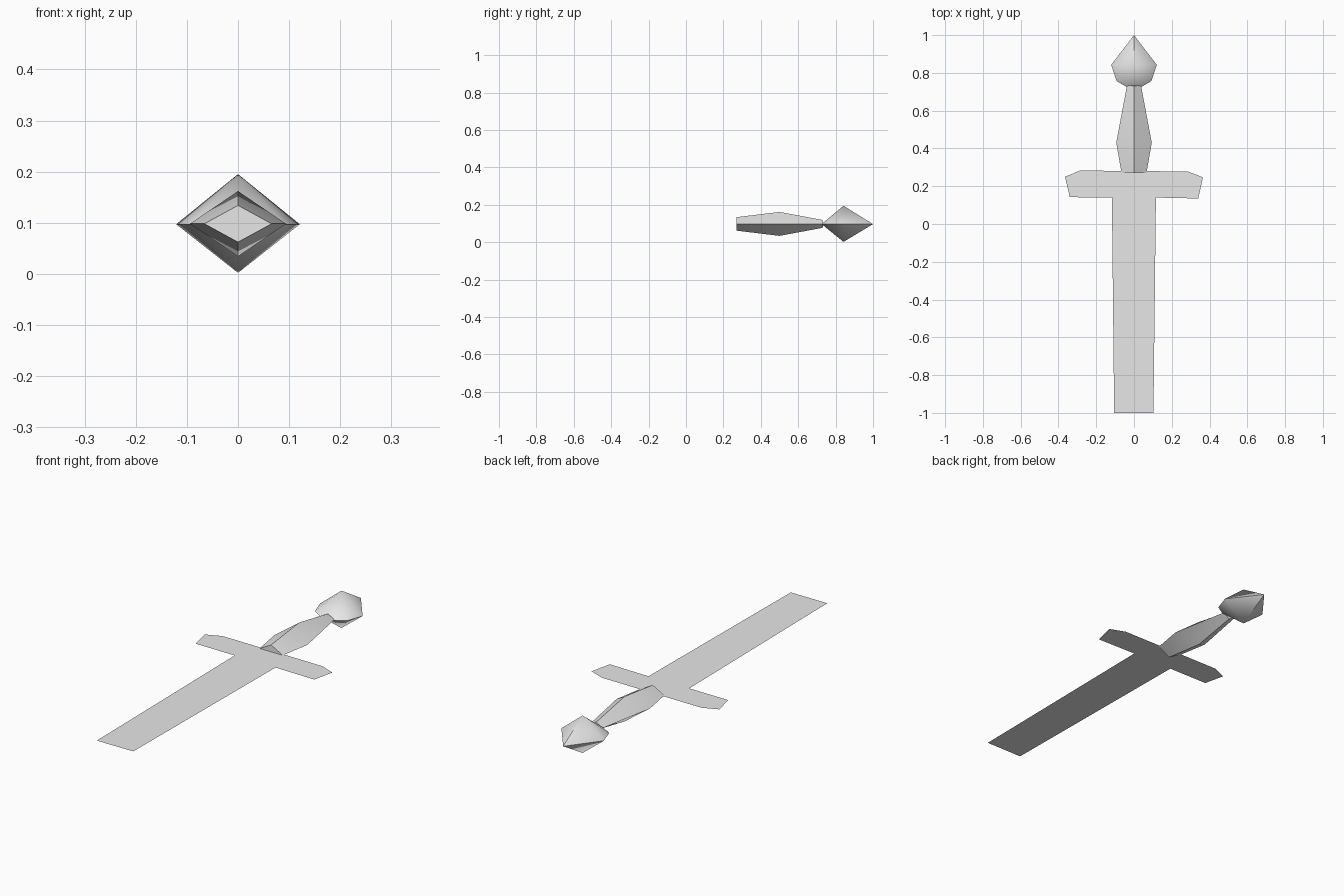
import bpy
import math

cube = bpy.data.objects.get("Cube")
if cube:
    bpy.data.objects.remove(cube, do_unlink=True)

MID = 0.098  # height of the sword's central plane

steel = bpy.data.materials.new("plain grey")
steel.use_nodes = True
GREY = (0.8, 0.8, 0.8, 1.0)
steel.diffuse_color = GREY
steel.node_tree.nodes["Principled BSDF"].inputs["Base Color"].default_value = GREY


def add_part(name, verts, faces, smooth=True):
    mesh = bpy.data.meshes.new(name)
    mesh.from_pydata(verts, [], faces)
    mesh.materials.append(steel)
    obj = bpy.data.objects.new(name, mesh)
    bpy.context.collection.objects.link(obj)
    bpy.ops.object.select_all(action='DESELECT')
    obj.select_set(True)
    bpy.context.view_layer.objects.active = obj
    # make all normals point outwards
    bpy.ops.object.mode_set(mode='EDIT')
    bpy.ops.mesh.select_all(action='SELECT')
    if smooth:
        bpy.ops.mesh.normals_make_consistent(inside=False)
    bpy.ops.object.mode_set(mode='OBJECT')
    if smooth:
        bpy.ops.object.shade_smooth_by_angle(angle=math.radians(50))
    return obj


# Blade and crossguard: one thin flat sheet, outline counter-clockwise from the tip
outline = [(-0.105, -1.0), (0.103, -1.0), (0.116, 0.14), (0.34, 0.135),
           (0.365, 0.247), (0.286, 0.278), (-0.286, 0.283), (-0.365, 0.25),
           (-0.34, 0.142), (-0.117, 0.14)]
add_part("blade_and_guard", [(x, y, MID) for x, y in outline],
         [tuple(range(len(outline)))], smooth=False)

# Grip: diamond sections (side y, half width, ridge y, half height)
sections = [(0.27, 0.066, 0.27, 0.036),
            (0.43, 0.094, 0.50, 0.064),
            (0.735, 0.037, 0.73, 0.021)]
verts, faces = [], []
for side_y, w, ridge_y, h in sections:
    verts += [(w, side_y, MID), (0, ridge_y, MID + h),
              (-w, side_y, MID), (0, ridge_y, MID - h)]
for ring in range(len(sections) - 1):
    for i in range(4):
        a, b = ring * 4 + i, ring * 4 + (i + 1) % 4
        faces.append((a, b, b + 4, a + 4))
faces += [(3, 2, 1, 0), (8, 9, 10, 11)]
add_part("grip", verts, faces)

# Pommel: pointed rim fanned to an upper and a lower apex
half = [(0.121, 0.842), (0.092, 0.757), (0.038, 0.725)]
rim = [(0, 1.0)] + half + [(-x, y) for x, y in reversed(half)]
n = len(rim)
verts = [(x, y, MID - 0.001) for x, y in rim]
verts += [(0, 0.842, 0.195), (0, 0.842, 0.002)]
faces = []
for i in range(n):
    j = (i + 1) % n
    faces += [(j, i, n), (i, j, n + 1)]
add_part("pommel", verts, faces)
